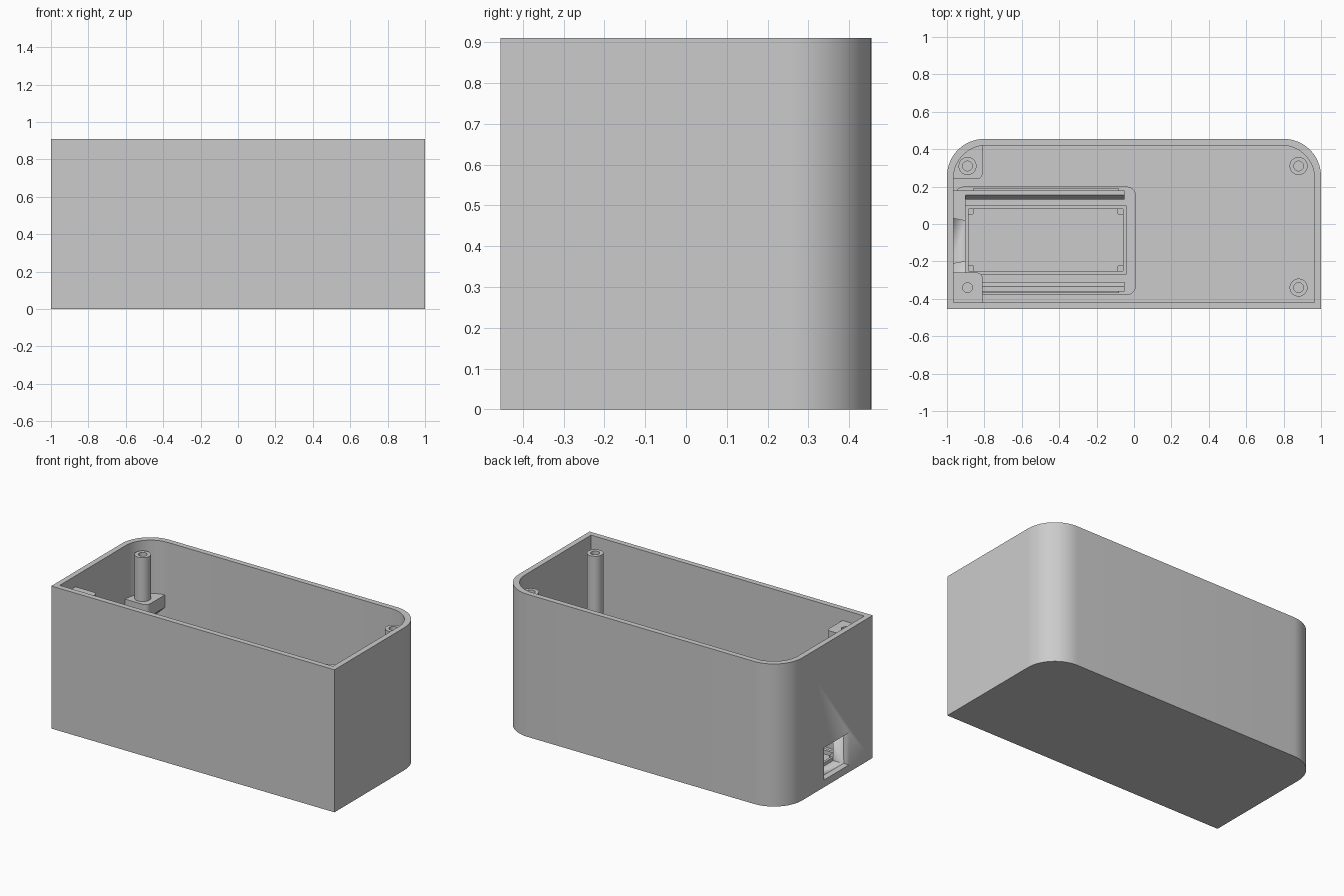
import bpy, bmesh, math

if "Cube" in bpy.data.objects:
    bpy.data.objects.remove(bpy.data.objects["Cube"])

grey = bpy.data.materials.new("plain_grey")
grey.diffuse_color = (0.6, 0.6, 0.6, 1)
grey.use_nodes = True
grey.node_tree.nodes["Principled BSDF"].inputs["Base Color"].default_value = grey.diffuse_color

H, FLOOR = 0.91, 0.035
MID = -0.09            # centre line of the module bay in y


def rrect(x0, x1, y0, y1, r=(0, 0, 0, 0), seg=14):
    """Rectangle outline; corner radii: front-left, front-right, back-right, back-left."""
    corners = [(x0, y0, 1, 1, 180), (x1, y0, -1, 1, 270),
               (x1, y1, -1, -1, 0), (x0, y1, 1, -1, 90)]
    pts = []
    for (x, y, sx, sy, a0), rad in zip(corners, r):
        if rad == 0:
            pts.append((x, y))
            continue
        for i in range(seg + 1):
            a = math.radians(a0 + 90 * i / seg)
            pts.append((x + sx * rad + rad * math.cos(a), y + sy * rad + rad * math.sin(a)))
    return pts


def circle(x, y, r, n=40):
    return [(x + r * math.cos(2 * math.pi * i / n), y + r * math.sin(2 * math.pi * i / n))
            for i in range(n)]


def at(outline, z):
    return [(x, y, z) for x, y in outline]


def loft(name, loops):
    """Bridge matching point loops in order and cap both ends."""
    bm = bmesh.new()
    rings = [[bm.verts.new(p) for p in loop] for loop in loops]
    n = len(rings[0])
    for a, b in zip(rings, rings[1:]):
        for i in range(n):
            j = (i + 1) % n
            bm.faces.new((a[i], a[j], b[j], b[i]))
    bm.faces.new(rings[0])
    bm.faces.new(rings[-1])
    bmesh.ops.recalc_face_normals(bm, faces=bm.faces)
    me = bpy.data.meshes.new(name)
    bm.to_mesh(me)
    bm.free()
    me.materials.append(grey)
    ob = bpy.data.objects.new(name, me)
    bpy.context.collection.objects.link(ob)
    bpy.ops.object.select_all(action='DESELECT')
    ob.select_set(True)
    bpy.context.view_layer.objects.active = ob
    bpy.ops.object.shade_smooth_by_angle(angle=math.radians(30))
    return ob


def box(name, x0, x1, y0, y1, z0, z1):
    o = rrect(x0, x1, y0, y1)
    return loft(name, [at(o, z0), at(o, z1)])


def cut(ob, cutter):
    bpy.context.view_layer.objects.active = ob
    m = ob.modifiers.new("cut", 'BOOLEAN')
    m.operation, m.solver, m.object = 'DIFFERENCE', 'EXACT', cutter
    bpy.ops.object.modifier_apply(modifier=m.name)


def discard(ob):
    bpy.data.objects.remove(ob, do_unlink=True)


# Case: open shell with two rounded back corners
outer = rrect(-1, 1, -0.455, 0.455, (0, 0, 0.2, 0.2))
inner = rrect(-0.965, 0.965, -0.42, 0.42, (0, 0, 0.175, 0.175))
case = loft("case_shell", [at(outer, 0), at(outer, H), at(inner, H), at(inner, FLOOR)])

# Bay: base plate and shallow pocket for a module
plate = rrect(-0.958, 0.01, -0.38, 0.2, (0.05, 0.05, 0.05, 0.05))
loft("bay_plate", [at(plate, FLOOR - 0.005), at(plate, 0.045)])
rim_out = rrect(-0.9, -0.04, -0.27, 0.1)
rim_in = rrect(-0.885, -0.06, -0.25, 0.08)
loft("pocket_rim", [at(rim_out, 0.04), at(rim_out, 0.075), at(rim_in, 0.075), at(rim_in, 0.05)])
for i, (x, y) in enumerate([(-0.885, -0.25), (-0.06, -0.25), (-0.06, 0.08), (-0.885, 0.08)]):
    dx = 0.03 if x < -0.5 else -0.03
    dy = 0.03 if y < MID else -0.03
    radii = [0, 0, 0, 0]
    radii[(i + 2) % 4] = 0.012
    o = rrect(min(x, x + dx), max(x, x + dx), min(y, y + dy), max(y, y + dy), radii, 6)
    loft(f"pocket_corner_pad_{i + 1}", [at(o, 0.045), at(o, 0.065)])

# Snap rails, mirrored about the bay centre line
hook = [(0.25, 0.04), (0.27, 0.04), (0.27, 0.2), (0.245, 0.2), (0.22, 0.165), (0.22, 0.155), (0.25, 0.135)]
for side, label in ((1, "back"), (-1, "front")):
    prof = [(MID + side * y, z) for y, z in hook]
    loft(f"snap_rail_{label}", [[(x, y, z) for y, z in prof] for x in (-0.9, -0.05)])
    ys = sorted((MID + side * 0.265, MID + side * 0.28))
    box(f"rail_foot_{label}", -0.86, -0.08, ys[0], ys[1], 0.04, 0.07)

# End plate by the left wall, and the port opening through both
end = box("bay_end_plate", -0.97, -0.9, -0.36, 0.18, 0.04, 0.2)
port = loft("port_cutter", [[(x, y, z) for y, z in rrect(MID - w, MID + w, z0, z1)]
                            for x, w, z0, z1 in ((-1.02, 0.13, 0.045, 0.255),
                                                 (-0.89, 0.105, 0.055, 0.235))])
cut(case, port)
cut(end, port)
discard(port)


def post(name, x, y, z0, z1=0.85):
    """Screw post with a blind hole."""
    o, i = circle(x, y, 0.048), circle(x, y, 0.026)
    loft(name, [at(o, z0), at(o, z1), at(i, z1), at(i, z1 - 0.25)])


def bracket(name, outline, top):
    """Wall bracket whose underside slopes down to the left wall."""
    bottom = [(x, y, top - 0.08 - (-0.81 - x)) for x, y in outline]
    return loft(name, [bottom, at(outline, top)])


# Screw posts and the two left brackets
post("screw_post_back_right", 0.88, 0.31, FLOOR - 0.005)
post("screw_post_front_right", 0.88, -0.34, FLOOR - 0.005)
post("screw_post_back_left", -0.89, 0.31, 0.54)
bracket("bracket_back_left", rrect(-0.975, -0.81, 0.24, 0.43, (0, 0.03, 0, 0.164)), 0.57)
front = bracket("bracket_front_left", rrect(-0.975, -0.81, -0.43, -0.26, (0, 0, 0.03, 0)), 0.84)
hole = circle(-0.89, -0.34, 0.026)
drill = loft("drill_cutter", [at(hole, 0.72), at(hole, 0.9)])
cut(front, drill)
discard(drill)
